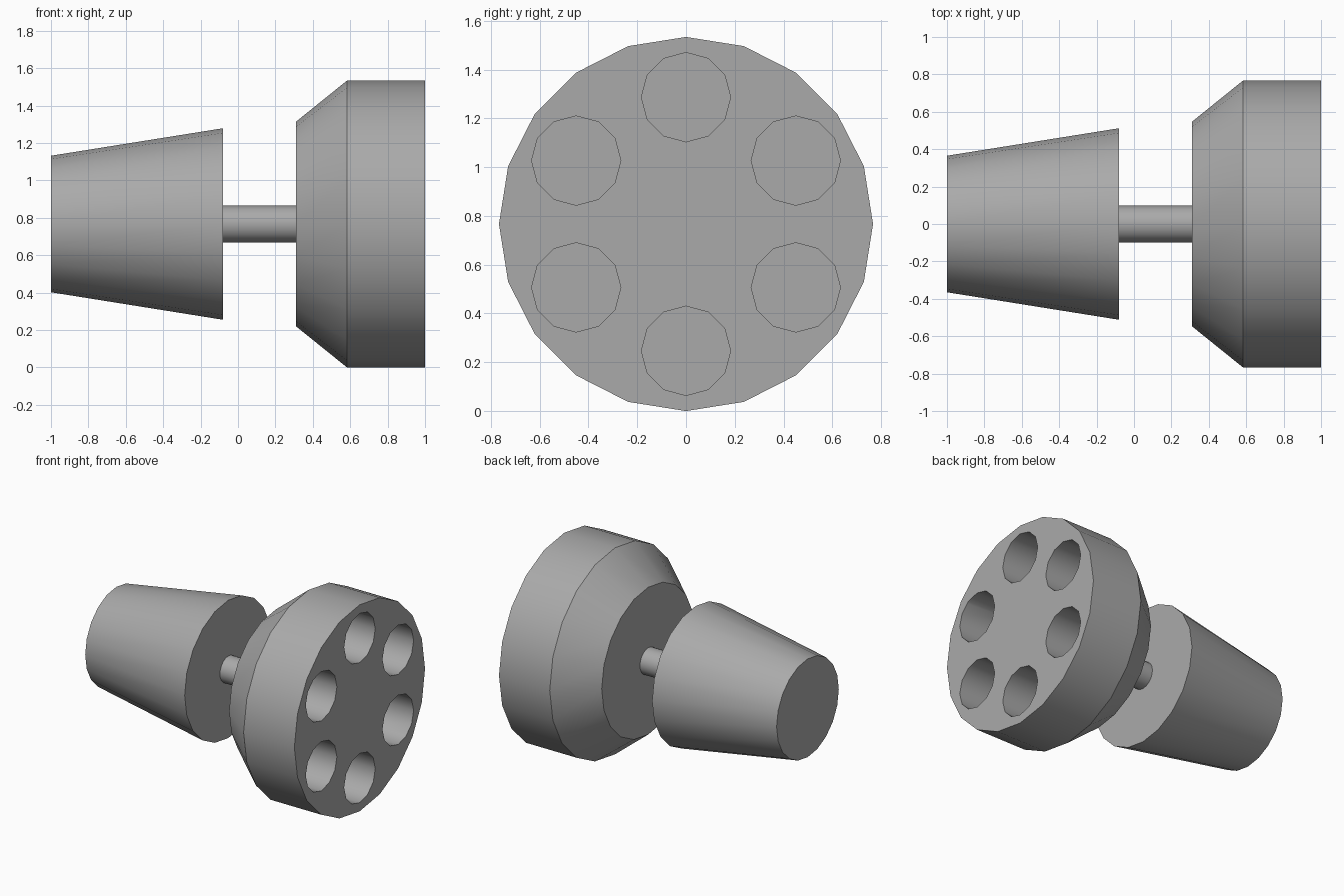
import bpy, bmesh, math

if "Cube" in bpy.data.objects:
    bpy.data.objects.remove(bpy.data.objects["Cube"])

CZ = 0.767  # height of the shared axis

grey = bpy.data.materials.new("grey")
grey.diffuse_color = (0.4, 0.4, 0.4, 1)
grey.use_nodes = True
grey.node_tree.nodes["Principled BSDF"].inputs["Base Color"].default_value = grey.diffuse_color


def add_turned(bm, profile, sides, cy=0.0, cz=CZ):
    """Closed solid turned around an axis along x; profile is (x, radius)."""
    rings = []
    for x, r in profile:
        rings.append([bm.verts.new((x, cy + r * math.sin(math.tau * i / sides),
                                    cz + r * math.cos(math.tau * i / sides)))
                      for i in range(sides)])
    for a, b in zip(rings, rings[1:]):
        for i in range(sides):
            j = (i + 1) % sides
            bm.faces.new((a[i], a[j], b[j], b[i]))
    bm.faces.new(rings[0])
    bm.faces.new(rings[-1])


def make(name, bm):
    bmesh.ops.recalc_face_normals(bm, faces=bm.faces)
    me = bpy.data.meshes.new(name)
    bm.to_mesh(me)
    bm.free()
    me.materials.append(grey)
    ob = bpy.data.objects.new(name, me)
    bpy.context.collection.objects.link(ob)
    return ob


def select(ob):
    bpy.ops.object.select_all(action='DESELECT')
    ob.select_set(True)
    bpy.context.view_layer.objects.active = ob


def turned(name, profile, sides=20):
    bm = bmesh.new()
    add_turned(bm, profile, sides)
    return make(name, bm)


# Tapered plug, connecting shaft and bevelled drum
plug = turned("tapered_plug", [(-1, 0.365), (-0.08, 0.512)])
shaft = turned("shaft", [(-0.08, 0.098), (0.31, 0.098)])
drum = turned("drum", [(0.31, 0.547), (0.583, CZ), (1, CZ)])

# Six blind holes in the drum face
bm = bmesh.new()
for k in range(6):
    a = math.tau * k / 6
    add_turned(bm, [(0.58, 0.183), (1.1, 0.183)], 12,
               0.52 * math.sin(a), CZ + 0.52 * math.cos(a))
cutter = make("hole_cutter", bm)
cutter.hide_render = True
mod = drum.modifiers.new("holes", 'BOOLEAN')
mod.operation = 'DIFFERENCE'
mod.solver = 'EXACT'
mod.object = cutter
select(drum)
bpy.ops.object.modifier_apply(modifier=mod.name)
bpy.data.objects.remove(cutter)

# Smooth round sides, crisp rims
for ob in (plug, shaft, drum):
    select(ob)
    bpy.ops.object.shade_smooth_by_angle(angle=math.radians(34))
